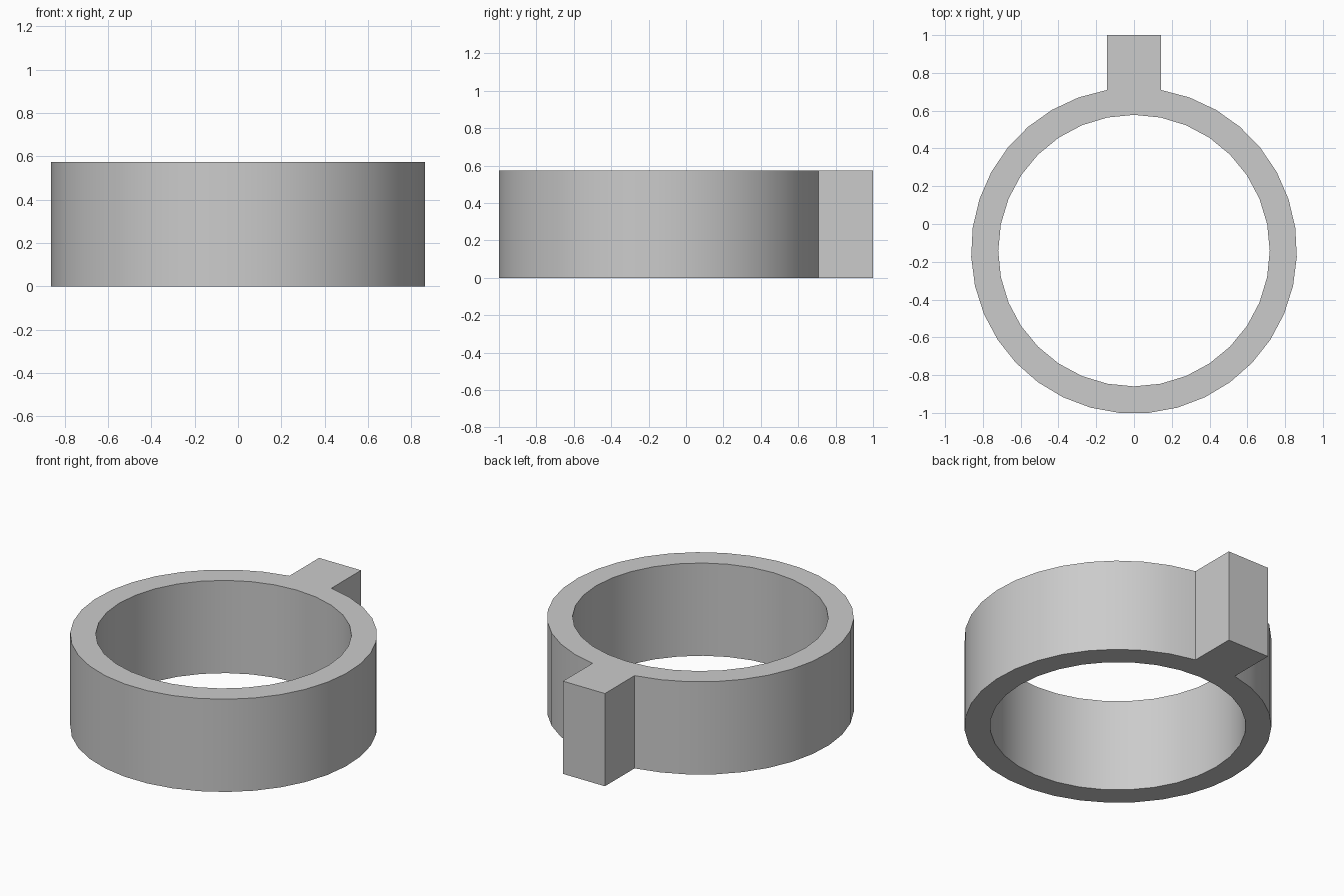
import bpy, bmesh
from math import sin, cos, asin, sqrt, tau, radians

if "Cube" in bpy.data.objects:
    bpy.data.objects.remove(bpy.data.objects["Cube"], do_unlink=True)

# Proportions: every size is a multiple of the wall thickness
U = 0.14375
R_OUT, R_IN, HEIGHT = 6 * U, 5 * U, 4 * U
TAB_HALF, TAB_END = U, sqrt(63) * U
OUT_STEPS, IN_STEPS = 33, 32
CENTRE_Y = 1 - TAB_END

grey = bpy.data.materials.new("plain_grey")
grey.use_nodes = True
colour = (0.6, 0.6, 0.6, 1)
grey.diffuse_color = colour
grey.node_tree.nodes["Principled BSDF"].inputs["Base Color"].default_value = colour


def on_circle(radius, angle):
    return radius * sin(angle), radius * cos(angle)


# Outer outline: an arc that starts and ends at the tab's sides, then the tab
start = asin(TAB_HALF / R_OUT)
step = (tau - 2 * start) / OUT_STEPS
outer = [on_circle(R_OUT, start + i * step) for i in range(OUT_STEPS + 1)]
outer += [(-TAB_HALF, TAB_END), (TAB_HALF, TAB_END)]

# Inner outline: the round hole
inner = [on_circle(R_IN, i * tau / IN_STEPS) for i in range(IN_STEPS)]

# Fill between the outlines and extrude to full height
bm = bmesh.new()
edges = []
for loop in (outer, inner):
    verts = [bm.verts.new((x, y + CENTRE_Y, 0)) for x, y in loop]
    edges += [bm.edges.new((a, b)) for a, b in zip(verts, verts[1:] + verts[:1])]
bmesh.ops.triangle_fill(bm, edges=edges, use_beauty=True, normal=(0, 0, 1))
raised = bmesh.ops.extrude_face_region(bm, geom=bm.faces[:], use_keep_orig=True)
bmesh.ops.translate(bm, vec=(0, 0, HEIGHT),
                    verts=[g for g in raised["geom"] if isinstance(g, bmesh.types.BMVert)])
bmesh.ops.recalc_face_normals(bm, faces=bm.faces)

mesh = bpy.data.meshes.new("ring_with_tab")
bm.to_mesh(mesh)
bm.free()
mesh.materials.append(grey)
ring = bpy.data.objects.new("ring_with_tab", mesh)
bpy.context.collection.objects.link(ring)

# Smooth round walls, sharp rims and tab corners
bpy.ops.object.select_all(action="DESELECT")
ring.select_set(True)
bpy.context.view_layer.objects.active = ring
bpy.ops.object.shade_smooth_by_angle(angle=radians(30))
